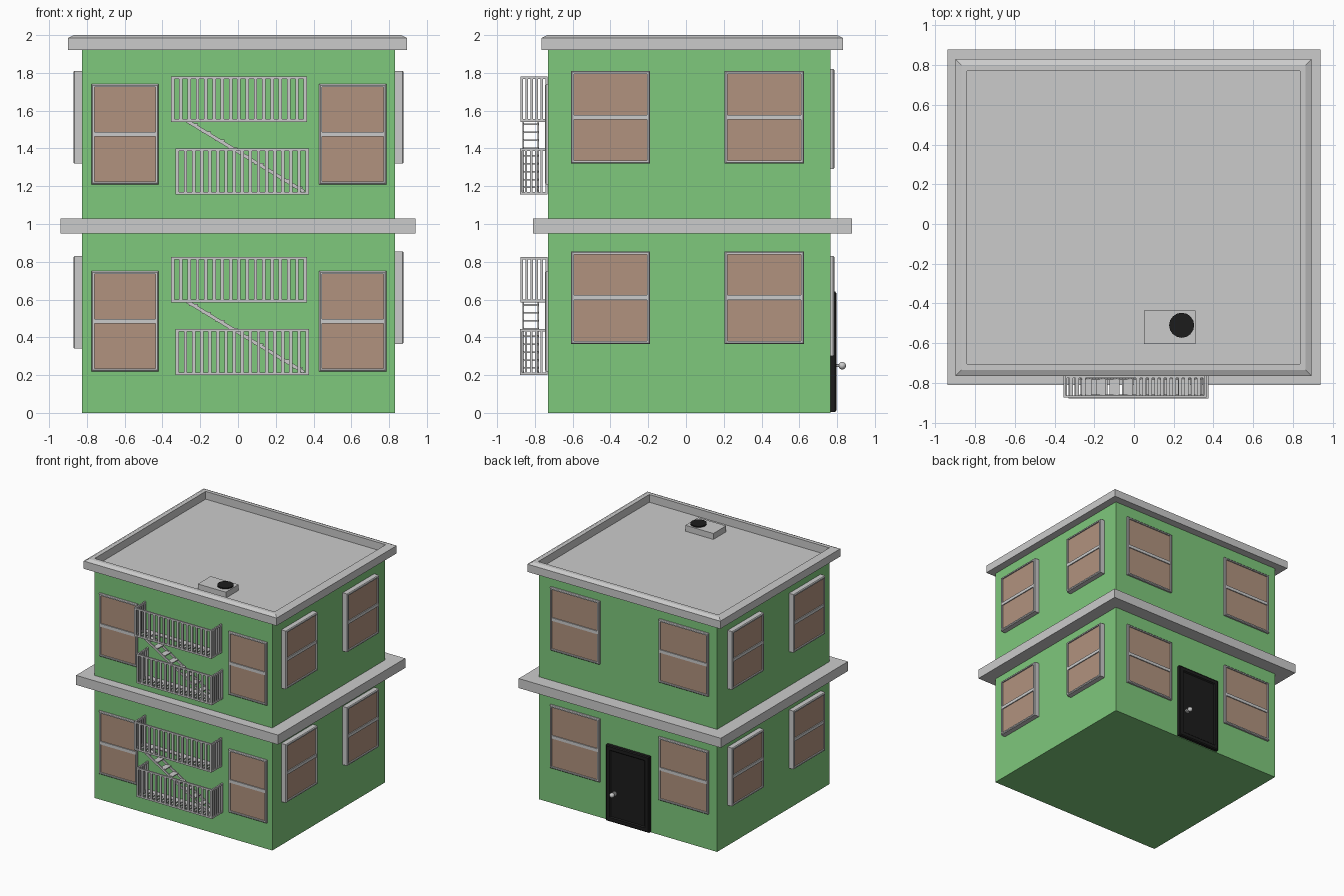
import bpy, bmesh, math
from mathutils import Matrix, Vector

if "Cube" in bpy.data.objects:
    bpy.data.objects.remove(bpy.data.objects["Cube"])


def material(name, rgb):
    m = bpy.data.materials.new(name)
    m.diffuse_color = (*rgb, 1)
    m.use_nodes = True
    m.node_tree.nodes["Principled BSDF"].inputs["Base Color"].default_value = m.diffuse_color
    return m


GREEN = material("green_paint", (0.21, 0.58, 0.20))
BROWN = material("brown_pane", (0.44, 0.29, 0.21))
BLACK = material("black_paint", (0.012, 0.012, 0.012))


def finish(name, bm, mat=None, matrix=None):
    bmesh.ops.recalc_face_normals(bm, faces=bm.faces)
    me = bpy.data.meshes.new(name)
    bm.to_mesh(me)
    bm.free()
    ob = bpy.data.objects.new(name, me)
    bpy.context.collection.objects.link(ob)
    if mat:
        me.materials.append(mat)
    if matrix:
        ob.matrix_world = matrix
    return ob


def add_box(bm, x0, x1, y0, y1, z0, z1):
    c = Vector(((x0 + x1) / 2, (y0 + y1) / 2, (z0 + z1) / 2))
    bmesh.ops.create_cube(bm, size=1, matrix=Matrix.Translation(c)
                          @ Matrix.Diagonal((x1 - x0, y1 - y0, z1 - z0, 1)))


def box(name, *dims, mat=None, matrix=None):
    bm = bmesh.new()
    add_box(bm, *dims)
    return finish(name, bm, mat, matrix)


def rings(name, loops, mat=None, matrix=None):
    """Skin stacked rectangles (x0, x1, y0, y1, z) and cap both ends."""
    bm = bmesh.new()
    prev = None
    for i, (x0, x1, y0, y1, z) in enumerate(loops):
        cur = [bm.verts.new(p) for p in ((x0, y0, z), (x1, y0, z), (x1, y1, z), (x0, y1, z))]
        if prev:
            for k in range(4):
                bm.faces.new((prev[k], prev[k - 3], cur[k - 3], cur[k]))
        if i in (0, len(loops) - 1):
            bm.faces.new(cur)
        prev = cur
    return finish(name, bm, mat, matrix)


# Walls and the ledge between floors
box("walls", -0.825, 0.83, -0.73, 0.765, 0, 1.93, mat=GREEN)
box("floor_ledge", -0.94, 0.94, -0.81, 0.88, 0.95, 1.03)

# Roof tray with bevelled parapet
def rect(inset, z):
    return (-0.9 + inset, 0.895 - inset, -0.765 + inset, 0.83 - inset, z)
rings("roof", [rect(0, 1.92), rect(0, 1.985), rect(0.03, 2.0),
               rect(0.06, 2.0), rect(0.06, 1.935)])

# Roof vent
box("vent_box", 0.05, 0.31, -0.605, -0.435, 1.93, 1.985)
bm = bmesh.new()
bmesh.ops.create_cone(bm, cap_ends=True, segments=16, radius1=0.063, radius2=0.063, depth=0.03,
                      matrix=Matrix.Translation((0.24, -0.51, 1.98)))
finish("vent_opening", bm, BLACK)


def wall_matrix(side):
    """Local x across the wall, y up, z outward."""
    x, z, origin = {
        "front": ((1, 0, 0), (0, -1, 0), (0, -0.73, 0)),
        "back": ((-1, 0, 0), (0, 1, 0), (0, 0.765, 0)),
        "right": ((0, 1, 0), (1, 0, 0), (0.83, 0, 0)),
        "left": ((0, -1, 0), (-1, 0, 0), (-0.825, 0, 0))}[side]
    m = Matrix((x, (0, 0, 1), z)).transposed().to_4x4()
    m.translation = origin
    return m


def window(side, a0, a1, z0, z1, depth):
    m = wall_matrix(side)
    if side in ("back", "left"):
        a0, a1 = -a1, -a0
    t, c = 0.016, 0.006
    glass = depth - 0.01
    # frame: bevelled outer edge, stepping in to the pane
    rings(side + "_window_frame", [
        (a0, a1, z0, z1, -0.005), (a0, a1, z0, z1, depth - c),
        (a0 + c, a1 - c, z0 + c, z1 - c, depth),
        (a0 + t, a1 - t, z0 + t, z1 - t, depth),
        (a0 + t, a1 - t, z0 + t, z1 - t, glass - 0.004)], matrix=m)
    box(side + "_window_pane", a0 + t, a1 - t, z0 + t, z1 - t, glass - 0.006, glass,
        mat=BROWN, matrix=m)
    zm = (z0 + z1) / 2
    box(side + "_window_bar", a0 + t / 2, a1 - t / 2, zm - 0.013, zm + 0.013,
        glass - 0.003, depth - 0.002, matrix=m)


for z in (0.22, 1.21):
    for a in (-0.775, 0.43):
        window("front", a, a + 0.355, z, z + 0.53, 0.016)
for z in (0.30, 1.29):
    for a in (-0.75, 0.26):
        window("back", a, a + 0.46, z, z + 0.53, 0.02)
for side, zs in (("right", (0.365, 1.32)), ("left", (0.34, 1.32))):
    for z in zs:
        for a in (-0.61, 0.205):
            window(side, a, a + 0.42, z, z + 0.49, 0.047)

# Back door with recessed panel and knob
back = wall_matrix("back")
rings("door", [(-0.19, 0.21, 0.005, 0.642, -0.005), (-0.19, 0.21, 0.005, 0.642, 0.025),
               (-0.182, 0.202, 0.013, 0.634, 0.031), (-0.155, 0.175, 0.04, 0.607, 0.031),
               (-0.147, 0.167, 0.048, 0.599, 0.022)], BLACK, back)
bm = bmesh.new()
bmesh.ops.create_uvsphere(bm, u_segments=16, v_segments=10, radius=0.02,
                          matrix=Matrix.Translation((-0.11, 0.25, 0.062)))
for r, d, z in ((0.008, 0.04, 0.04), (0.018, 0.012, 0.026)):
    bmesh.ops.create_cone(bm, cap_ends=True, segments=12, radius1=r, radius2=r, depth=d,
                          matrix=Matrix.Translation((-0.11, 0.25, z)))
knob = finish("door_knob", bm, None, back)
bpy.context.view_layer.objects.active = knob
knob.select_set(True)
bpy.ops.object.shade_smooth_by_angle()


def balcony(name, x0, x1, y0, z0, z1, hole=None):
    """Barred railing on three sides with a slatted floor."""
    bm = bmesh.new()
    yw, t, w = -0.732, 0.012, 0.018
    for a, b in ((z0, z0 + 0.014), (z1 - 0.014, z1)):
        add_box(bm, x0, x1, y0, y0 + t, a, b)
        for xs in (x0, x1 - t):
            add_box(bm, xs, xs + t, y0, yw, a, b)
    n = 16
    for i in range(n + 1):
        x = x0 + (x1 - x0 - w) * i / n
        add_box(bm, x, x + w, y0, y0 + t, z0, z1)
    for i in range(1, 6):
        y = y0 + (yw - y0 - t) * i / 5
        for xs in (x0, x1 - t):
            add_box(bm, xs, xs + t, y, y + t, z0, z1)
    # floor slats, leaving out the stair opening
    for i in range(24):
        x = x0 + (x1 - x0 - w) * i / 23
        if not (hole and hole[0] < x < hole[1]):
            add_box(bm, x, x + w, y0, yw, z0, z0 + 0.008)
    add_box(bm, x0, x1, -0.775, yw, z0, z0 + 0.008)
    finish(name, bm)


def stairs(name, top, bottom, steps=9):
    bm = bmesh.new()
    d = Vector(bottom) - Vector(top)
    mid = (Vector(bottom) + Vector(top)) / 2
    ang = math.atan2(-d.y, d.x)
    for y in (-0.862, -0.782):
        bmesh.ops.create_cube(bm, size=1, matrix=Matrix.Translation((mid.x, y, mid.y))
                              @ Matrix.Rotation(ang, 4, "Y")
                              @ Matrix.Diagonal((d.length, 0.008, 0.018, 1)))
    for i in range(steps):
        p = Vector(top) + d * (i + 0.5) / steps
        add_box(bm, p.x - 0.025, p.x + 0.025, -0.862, -0.782, p.y - 0.002, p.y + 0.006)
    finish(name, bm)


# Fire escape on each floor
for label, z in (("lower", 0.0), ("upper", 0.956)):
    balcony(label + "_top_balcony", -0.355, 0.365, -0.875, z + 0.585, z + 0.825, (-0.26, 0.0))
    balcony(label + "_bottom_balcony", -0.33, 0.375, -0.88, z + 0.2, z + 0.445)
    stairs(label + "_stairs", (-0.27, z + 0.59), (0.35, z + 0.215))
